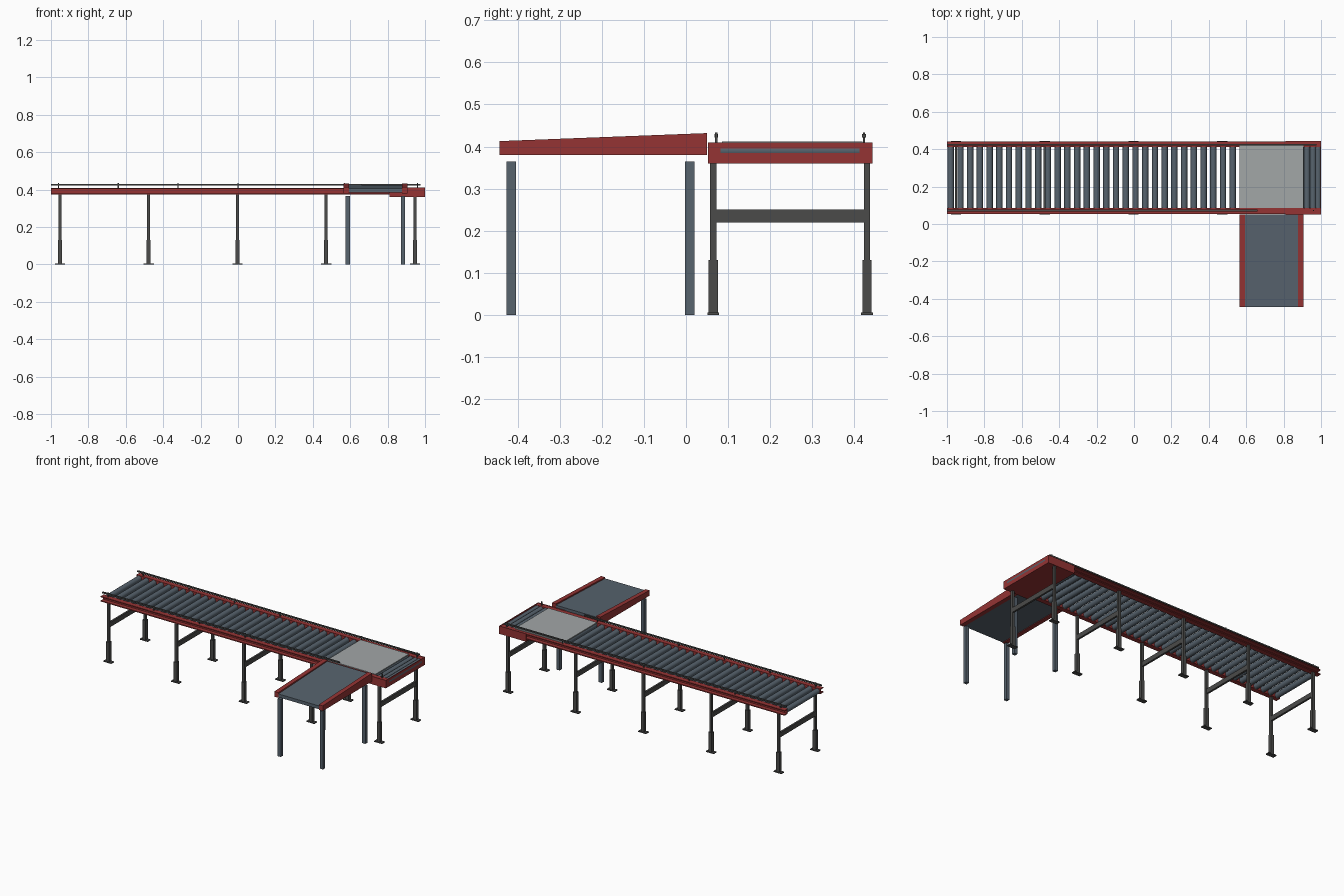
import bpy, bmesh
from mathutils import Matrix, Vector

if "Cube" in bpy.data.objects:
    bpy.data.objects.remove(bpy.data.objects["Cube"], do_unlink=True)


def material(name, rgb):
    m = bpy.data.materials.new(name)
    m.use_nodes = True
    m.diffuse_color = (*rgb, 1)
    m.node_tree.nodes["Principled BSDF"].inputs["Base Color"].default_value = (*rgb, 1)
    return m


RED = material("red paint", (0.30, 0.034, 0.034))
SLATE = material("slate steel", (0.095, 0.125, 0.155))
DARK = material("dark grey steel", (0.07, 0.07, 0.068))
LIGHT = material("light grey plate", (0.36, 0.385, 0.39))


def finish(name, bm, mat):
    bmesh.ops.recalc_face_normals(bm, faces=bm.faces)
    mesh = bpy.data.meshes.new(name)
    bm.to_mesh(mesh)
    bm.free()
    mesh.materials.append(mat)
    ob = bpy.data.objects.new(name, mesh)
    bpy.context.collection.objects.link(ob)
    return ob


def boxes(name, mat, spans):
    """One object from boxes given as (x0, x1), (y0, y1), (z0, z1)."""
    bm = bmesh.new()
    for span in spans:
        size = [b - a for a, b in span]
        mid = [(a + b) / 2 for a, b in span]
        bmesh.ops.create_cube(
            bm, size=1, matrix=Matrix.Translation(mid) @ Matrix.Diagonal((*size, 1)))
    return finish(name, bm, mat)


def around(c, w):
    return (c - w / 2, c + w / 2)


def wedge(name, mat, x0, x1, profile):
    """Side profile of (y, z) points extruded along x."""
    bm = bmesh.new()
    face = bm.faces.new([bm.verts.new((x0, y, z)) for y, z in profile])
    new = bmesh.ops.extrude_face_region(bm, geom=[face])["geom"]
    bmesh.ops.translate(bm, vec=Vector((x1 - x0, 0, 0)),
                        verts=[v for v in new if isinstance(v, bmesh.types.BMVert)])
    return finish(name, bm, mat)


MID = 0.2475  # centre line of the conveyor
FULL = (-1, 1)

# Side channels, open to the outside, and the guard rods above them
for side, label, rod_end in ((-1, "front", 0.66), (1, "back", 0.975)):
    def ys(a, b):
        return tuple(sorted((MID + side * a, MID + side * b)))

    boxes(label + "_channel", RED, [
        (FULL, ys(0.163, 0.169), (0.375, 0.408)),
        (FULL, ys(0.163, 0.194), (0.402, 0.408)),
        (FULL, ys(0.163, 0.194), (0.375, 0.381))])
    boxes(label + "_guard_rod", DARK,
          [((-1, rod_end), ys(0.171, 0.18), (0.422, 0.43))])
    boxes(label + "_guard_posts", DARK,
          [(around(x, 0.006), ys(0.173, 0.178), (0.405, 0.434))
           for x in (-0.96, -0.64, -0.32, 0, 0.57, 0.96)])

# Rollers, closer together at the discharge end
bm = bmesh.new()
for x in [-0.98 + 0.052 * i for i in range(37)] + [0.925, 0.957, 0.984]:
    bmesh.ops.create_cone(
        bm, cap_ends=True, segments=16, radius1=0.017, radius2=0.017, depth=0.33,
        matrix=Matrix.Translation((x, MID, 0.39)) @ Matrix.Rotation(1.5708, 4, "X"))
rollers = finish("rollers", bm, SLATE)
bpy.context.view_layer.objects.active = rollers
rollers.select_set(True)
bpy.ops.object.shade_smooth_by_angle()
rollers.select_set(False)

# Transfer plate over the rollers
boxes("transfer_plate", LIGHT, [((0.565, 0.905), (0.085, 0.42), (0.406, 0.412))])

# Shallow tray closing the discharge end
tray_x, tray_y, tray_z = (0.81, 1), (0.052, 0.443), (0.36, 0.41)
boxes("end_tray", RED, [
    (tray_x, tray_y, (0.36, 0.366)),
    (tray_x, (0.052, 0.056), tray_z),
    (tray_x, (0.439, 0.443), tray_z),
    ((0.996, 1), tray_y, tray_z)])

# Leg frames: posts, sleeves, feet and a cross brace
for i in range(5):
    x = -0.952 + 0.4745 * i
    parts = [(around(x, 0.012), (0.07, 0.425), (0.22, 0.25))]
    for y in (0.065, 0.43):
        parts += [
            (around(x, 0.016), around(y, 0.015), (0, 0.376)),
            (around(x, 0.022), around(y, 0.022), (0, 0.13)),
            (around(x, 0.055), around(y, 0.028), (0, 0.006))]
    boxes("leg_frame_%d" % (i + 1), DARK, parts)

# Sloping side table: red cheeks with a slate bed between them
cheek = [(-0.443, 0.38), (0.05, 0.38), (0.05, 0.432), (-0.443, 0.413)]
bed = [(-0.443, 0.384), (0.05, 0.384), (0.05, 0.424), (-0.443, 0.405)]
wedge("table_right_cheek", RED, 0.565, 0.593, cheek)
wedge("table_left_cheek", RED, 0.877, 0.905, cheek)
wedge("table_bed", SLATE, 0.593, 0.877, bed)
boxes("table_legs", SLATE, [
    (around(x, 0.022), around(y, 0.022), (0, 0.365))
    for x in (0.587, 0.883) for y in (-0.415, 0.009)])
